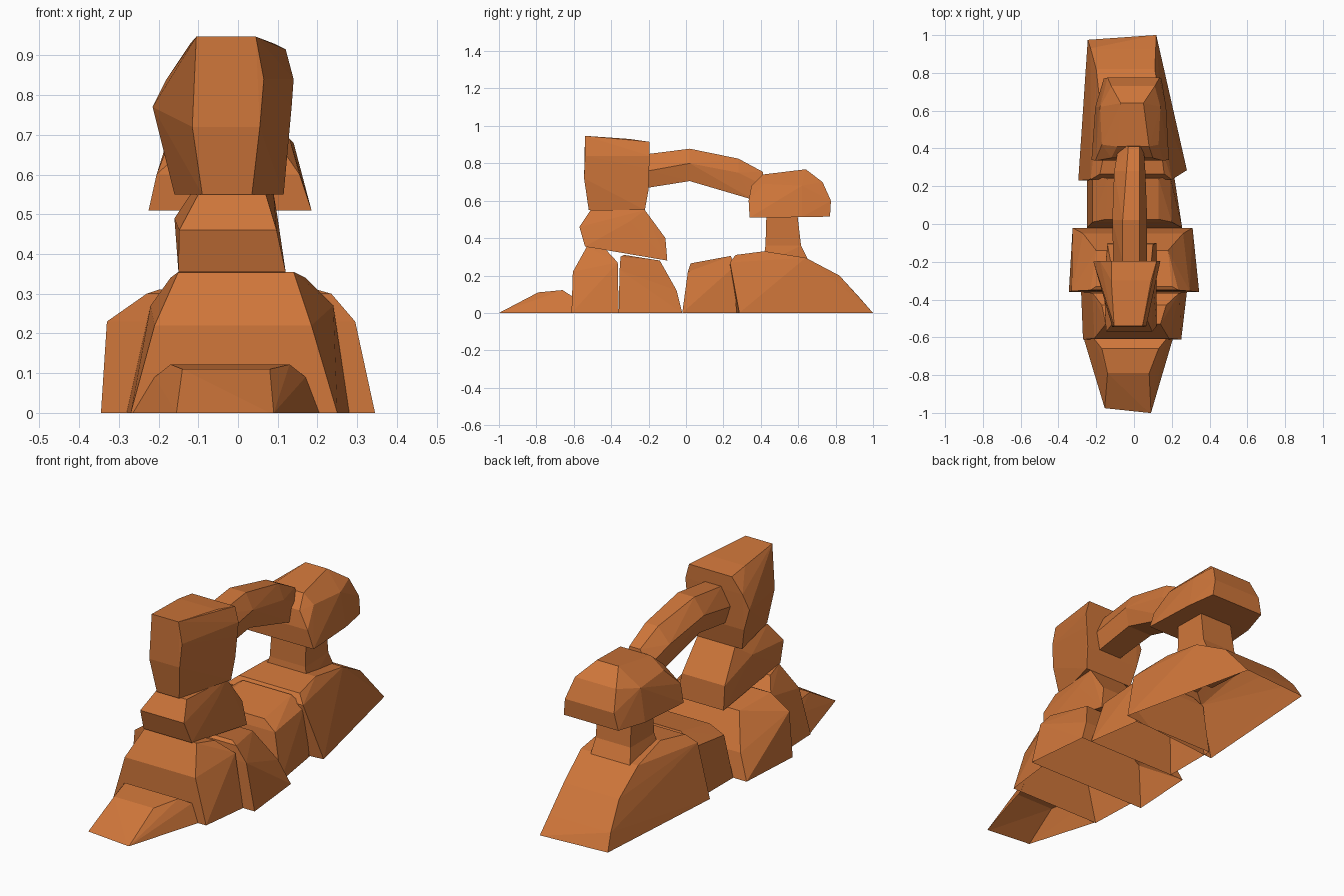
import bpy, bmesh

# One sandstone colour
stone = bpy.data.materials.new("orange sandstone")
stone.diffuse_color = (0.62, 0.18, 0.042, 1)


def rock(name, rows, open_bottom=False):
    """Faceted boulder: convex skin over side-profile rows (y, z, left x, right x)."""
    bm = bmesh.new()
    for y, z, left, right in rows:
        bm.verts.new((left, y, z))
        bm.verts.new((right, y, z))
    bmesh.ops.convex_hull(bm, input=bm.verts[:])
    loose = [v for v in bm.verts if not v.link_faces]
    bmesh.ops.delete(bm, geom=loose, context='VERTS')
    bmesh.ops.recalc_face_normals(bm, faces=bm.faces[:])
    if open_bottom:
        under = [f for f in bm.faces if all(v.co.z < 0.001 for v in f.verts)]
        bmesh.ops.delete(bm, geom=under, context='FACES')
    mesh = bpy.data.meshes.new(name)
    bm.to_mesh(mesh)
    bm.free()
    mesh.materials.append(stone)
    obj = bpy.data.objects.new(name, mesh)
    bpy.context.collection.objects.link(obj)
    return obj


# Low hollow boulders along the ground, front to back
rock("front_toe", [
    (-0.975, 0, -0.155, -0.15), (-1.0, 0, 0.08, 0.09),
    (-0.61, 0, -0.265, 0.205),
    (-0.79, 0.11, -0.14, 0.08), (-0.66, 0.122, -0.17, 0.13),
    (-0.61, 0.09, -0.21, 0.17)], open_bottom=True)
rock("front_base", [
    (-0.612, 0, -0.27, 0.25), (-0.36, 0, -0.28, 0.28),
    (-0.605, 0.22, -0.21, 0.185), (-0.53, 0.355, -0.15, 0.14),
    (-0.43, 0.34, -0.17, 0.17), (-0.365, 0.27, -0.22, 0.24)],
    open_bottom=True)
rock("middle_base", [
    (-0.36, 0, -0.345, 0.345), (-0.02, 0, -0.325, 0.31),
    (-0.355, 0.23, -0.33, 0.295), (-0.35, 0.3, -0.23, 0.235),
    (-0.33, 0.31, -0.2, 0.2), (-0.14, 0.28, -0.2, 0.18),
    (-0.05, 0.12, -0.27, 0.26)], open_bottom=True)
rock("saddle_base", [
    (-0.02, 0, -0.25, 0.255), (0.27, 0, -0.25, 0.21),
    (0.01, 0.22, -0.22, 0.2), (0.025, 0.265, -0.15, 0.13),
    (0.24, 0.305, -0.14, 0.13), (0.26, 0.25, -0.22, 0.19)],
    open_bottom=True)
rock("back_base", [
    (0.23, 0, -0.295, -0.29), (0.285, 0, 0.27, 0.28),
    (0.975, 0, -0.245, -0.24), (1.0, 0, 0.11, 0.118),
    (0.235, 0.27, -0.23, 0.2), (0.265, 0.31, -0.18, 0.16),
    (0.42, 0.33, -0.15, 0.14), (0.64, 0.295, -0.18, 0.14),
    (0.82, 0.2, -0.2, 0.11), (0.93, 0.08, -0.23, 0.11)],
    open_bottom=True)

# Front stack of two blocks
rock("front_neck", [
    (-0.54, 0.355, -0.15, 0.12), (-0.1, 0.28, -0.14, 0.12),
    (-0.57, 0.46, -0.148, 0.097), (-0.51, 0.55, -0.1, 0.07),
    (-0.22, 0.55, -0.12, 0.09), (-0.3, 0.49, -0.16, 0.1),
    (-0.11, 0.4, -0.14, 0.1)])
rock("front_head", [
    (-0.52, 0.55, -0.09, 0.035), (-0.22, 0.55, -0.16, 0.115),
    (-0.545, 0.72, -0.115, 0.055), (-0.54, 0.84, -0.11, 0.065),
    (-0.54, 0.947, -0.105, 0.045), (-0.195, 0.915, -0.12, 0.12),
    (-0.3, 0.93, -0.12, 0.09), (-0.195, 0.84, -0.18, 0.14),
    (-0.2, 0.77, -0.215, 0.135), (-0.2, 0.66, -0.185, 0.125)])

# Back pillar with flared foot and overhanging cap
column_neck = (0.425, 0.36, -0.12, 0.08), (0.615, 0.36, -0.12, 0.075)
rock("column_foot", [
    (0.41, 0.26, -0.15, 0.1), (0.67, 0.25, -0.155, 0.08), *column_neck])
rock("column_shaft", [
    *column_neck, (0.43, 0.53, -0.11, 0.08), (0.595, 0.53, -0.11, 0.075)])
rock("back_cap", [
    (0.34, 0.51, -0.225, 0.185), (0.62, 0.512, -0.205, 0.17),
    (0.77, 0.515, -0.16, 0.145),
    (0.335, 0.6, -0.205, 0.155), (0.775, 0.6, -0.14, 0.135),
    (0.35, 0.68, -0.12, 0.1), (0.42, 0.69, -0.17, 0.13),
    (0.41, 0.74, -0.09, 0.08), (0.64, 0.768, -0.07, 0.05),
    (0.62, 0.68, -0.18, 0.14), (0.73, 0.7, -0.12, 0.11)])

# Bridging arch, two lengths sharing the crown section
crown = [(0.02, 0.705, -0.09, 0.05), (0.02, 0.8, -0.115, 0.07),
         (0.02, 0.878, -0.06, 0.03)]
rock("arch_front", crown + [
    (-0.2, 0.67, -0.08, 0.05), (-0.2, 0.76, -0.11, 0.07),
    (-0.2, 0.85, -0.06, 0.03)])
rock("arch_back", crown + [
    (0.28, 0.825, -0.04, 0.03), (0.28, 0.75, -0.105, 0.06),
    (0.36, 0.605, -0.08, 0.05), (0.41, 0.755, -0.03, 0.03),
    (0.42, 0.68, -0.08, 0.05)])
